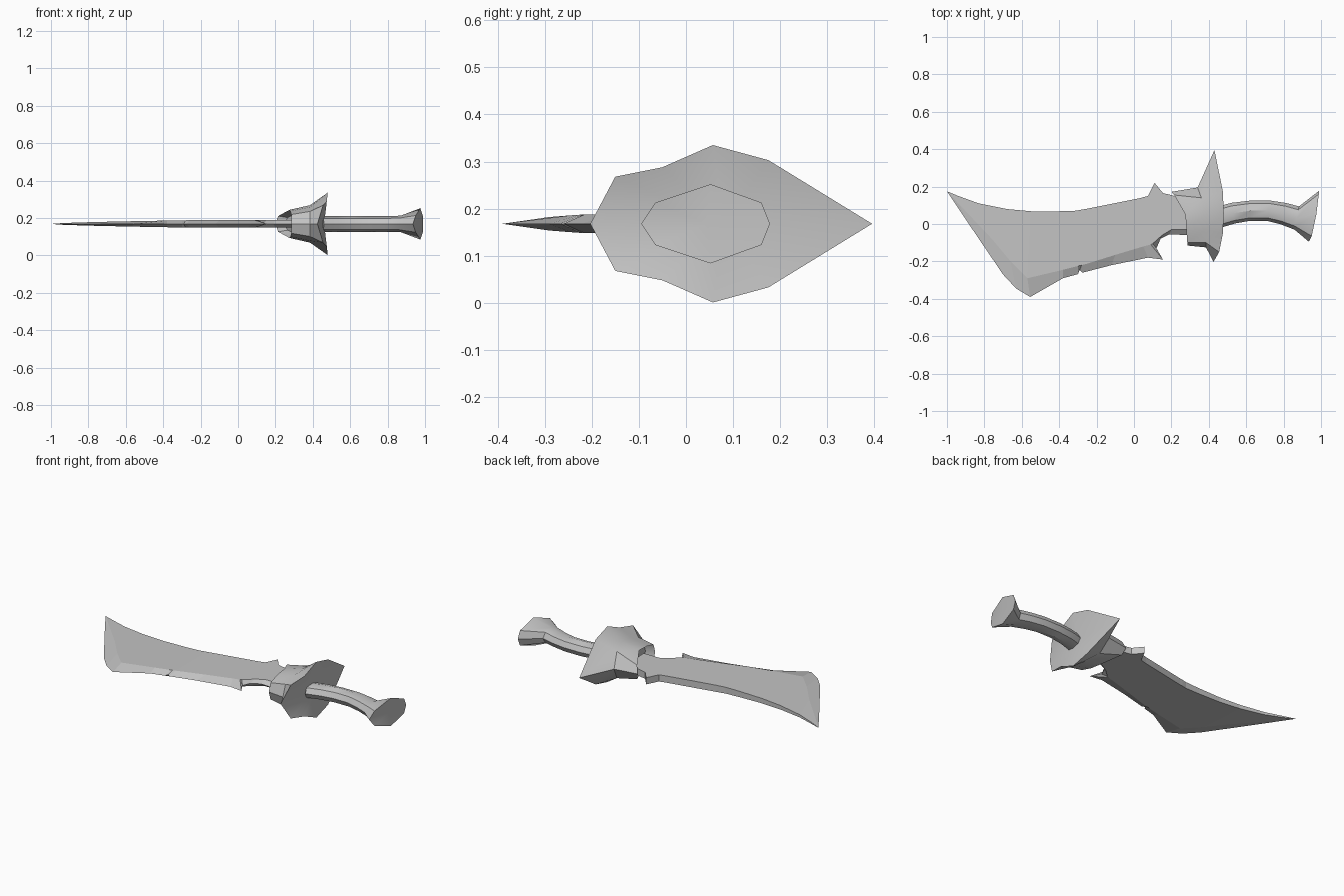
import bpy, bmesh, math
from mathutils import Vector

cube = bpy.data.objects.get("Cube")
if cube:
    bpy.data.objects.remove(cube, do_unlink=True)

MID = 0.168  # height of the mirror plane

steel = bpy.data.materials.new("grey steel")
steel.use_nodes = True
GREY = (0.55, 0.55, 0.55, 1)
steel.diffuse_color = GREY
steel.node_tree.nodes["Principled BSDF"].inputs["Base Color"].default_value = GREY


def mirrored(half):
    """Close a ring: first and last points lie on the mirror plane."""
    return half + [(x, y, -z) for x, y, z in reversed(half[1:-1])]


def loft(name, rings, smooth=True):
    """Skin equal-sized rings and close both ends."""
    bm = bmesh.new()
    loops = [[bm.verts.new((x, y, z + MID)) for x, y, z in r] for r in rings]
    n = len(loops[0])
    for a, b in zip(loops, loops[1:]):
        for i in range(n):
            j = (i + 1) % n
            bm.faces.new((a[i], a[j], b[j], b[i]))
    caps = [bm.faces.new(loops[0][::-1]), bm.faces.new(loops[-1])]
    bmesh.ops.poke(bm, faces=caps)
    bmesh.ops.remove_doubles(bm, verts=bm.verts[:], dist=0.0005)
    bmesh.ops.recalc_face_normals(bm, faces=bm.faces[:])
    mesh = bpy.data.meshes.new(name)
    bm.to_mesh(mesh)
    bm.free()
    mesh.materials.append(steel)
    obj = bpy.data.objects.new(name, mesh)
    bpy.context.collection.objects.link(obj)
    if smooth:
        bpy.ops.object.select_all(action="DESELECT")
        obj.select_set(True)
        bpy.context.view_layer.objects.active = obj
        bpy.ops.object.shade_smooth_by_angle(angle=math.radians(35))
    return obj


# Blade: columns of spine, bevel line and cutting edge, from guard to tip
columns = [
    ((.30, .12), (.30, -.03), (.30, -.06)),
    ((.20, .155), (.20, -.03), (.19, -.055)),
    ((.155, .165), (.15, -.06), (.14, -.08)),
    ((.11, .22), (.10, -.105), (.12, -.13)),
    ((.075, .15), (.09, -.11), (.155, -.19)),
    ((.03, .138), (.05, -.12), (.075, -.18)),
    ((-.15, .102), (-.10, -.165), (-.12, -.22)),
    ((-.26, .08), (-.26, -.215), (-.275, -.26)),
    ((-.28, .077), (-.28, -.22), (-.29, -.245)),
    ((-.31, .071), (-.30, -.225), (-.30, -.268)),
    ((-.40, .068), (-.38, -.245), (-.38, -.29)),
    ((-.55, .068), (-.57, -.29), (-.555, -.39)),
    ((-.68, .08), (-.66, -.20), (-.63, -.345)),
    ((-.83, .11), (-.76, -.08), (-.70, -.27)),
    ((-.94, .15), (-.93, .10), (-.90, .025)),
    ((-1.0, .175), (-1.0, .175), (-1.0, .175)),
]


def thickness(x):
    return .02 * min(1, max(0, (x + 1) / .75)) ** .6


blade_rings = []
for spine, bevel, edge in columns:
    s, b = thickness(spine[0]), thickness(bevel[0])
    blade_rings.append([(*spine, s), (*bevel, b), (*edge, 0), (*bevel, -b), (*spine, -s)])
loft("blade", blade_rings, smooth=False)

# Guard: recessed socket, collar, waist, then the flared pointed flange
socket = [(.285, -.115, 0), (.285, -.10, .05), (.28, -.03, .068),
          (.275, .05, .075), (.215, .155, .042), (.20, .172, 0)]
waist = [(.385, -.125, 0), (.385, -.10, .067), (.385, -.03, .09),
         (.385, .055, .10), (.36, .14, .08), (.34, .195, 0)]
flange = [(.425, -.203, 0), (.455, -.15, .10), (.475, -.05, .12),
          (.48, .057, .167), (.475, .175, .135), (.43, .395, 0)]
recess = [(x + .05, .02 + (y - .02) * .85, z * .8) for x, y, z in socket]
loft("guard", [mirrored(r) for r in (recess, socket, waist, flange)])

# Grip: eight-sided bent handle; centre x, centre y, lean, half width, half height
grip_rings = []
for cx, cy, lean, w, h in [(.45, .035, .01, .056, .042), (.53, .058, .01, .055, .042),
                           (.62, .071, 0, .054, .042), (.72, .071, -.01, .054, .042),
                           (.80, .055, -.015, .057, .042), (.87, .032, -.012, .062, .044)]:
    ring = []
    for k in range(8):
        a = math.pi - k * math.tau / 8
        c = math.cos(a)
        ring.append((cx - lean * c, cy + w * c, h * math.sin(a)))
    grip_rings.append(ring)
pommel = [(.935, -.095, 0), (.95, -.065, .045), (.975, .052, .084),
          (.988, .16, .045), (.99, .178, 0)]
grip_rings.append(mirrored(pommel))
loft("grip_and_pommel", grip_rings)
